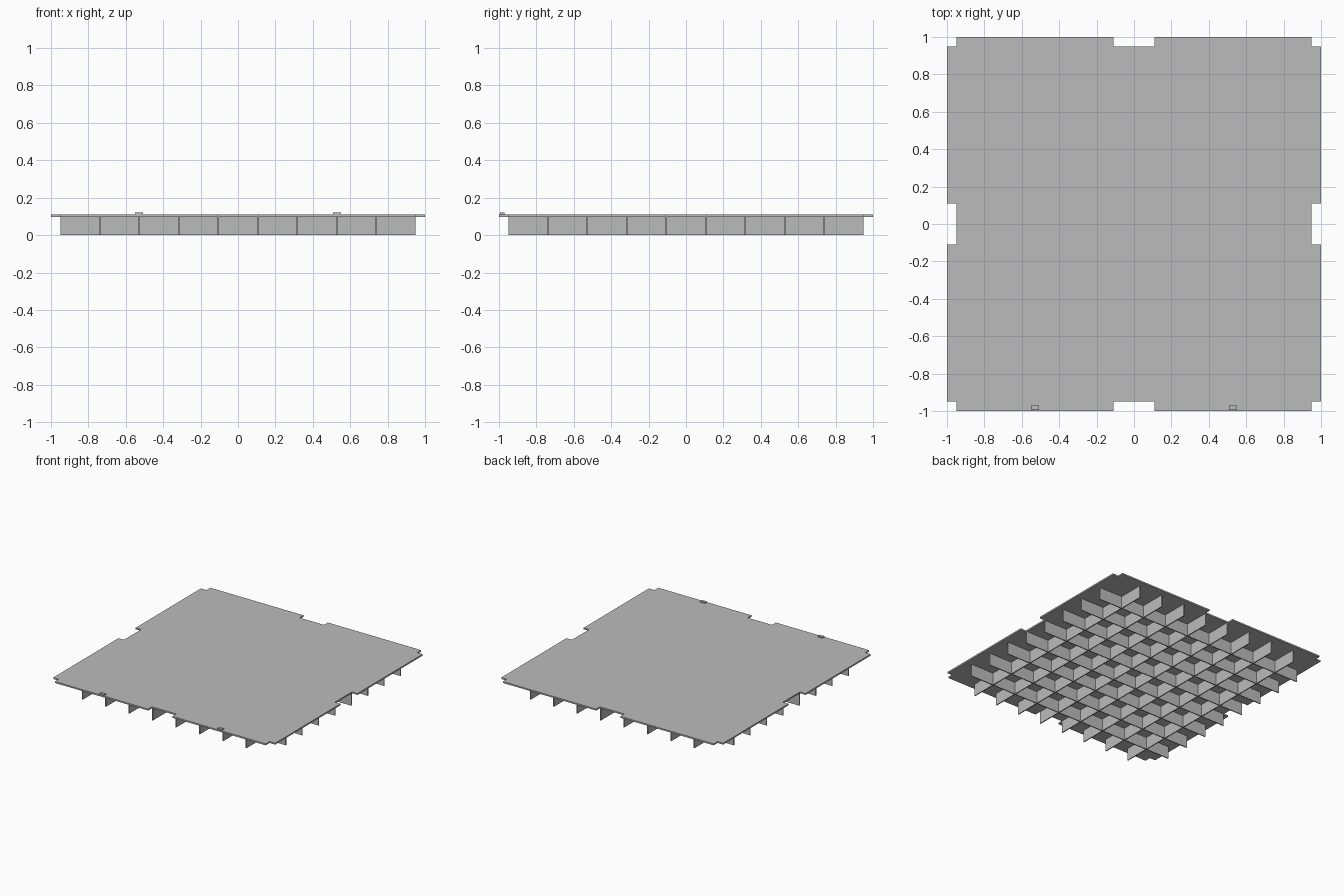
import bpy, bmesh
from math import pi
from mathutils import Matrix, Vector

cube = bpy.data.objects.get("Cube")
if cube:
    bpy.data.objects.remove(cube, do_unlink=True)

grey = bpy.data.materials.new("plain grey")
grey.use_nodes = True
grey.diffuse_color = (0.5, 0.5, 0.5, 1)
grey.node_tree.nodes["Principled BSDF"].inputs["Base Color"].default_value = grey.diffuse_color

DECK_BOTTOM, DECK_TOP = 0.098, 0.11
INNER, NOTCH = 0.95, 0.11      # inset edge line and half notch width
RIB_THICKNESS = 0.008


def finish(name, bm):
    mesh = bpy.data.meshes.new(name)
    bm.normal_update()
    bm.to_mesh(mesh)
    bm.free()
    mesh.materials.append(grey)
    obj = bpy.data.objects.new(name, mesh)
    bpy.context.collection.objects.link(obj)
    return obj


def box(name, centre, size):
    bm = bmesh.new()
    matrix = Matrix.Translation(centre) @ Matrix.Diagonal((*size, 1))
    bmesh.ops.create_cube(bm, size=1, matrix=matrix)
    return finish(name, bm)


# Thin deck: one quarter of the notched outline, turned four times
quarter = [(INNER, NOTCH), (1, NOTCH), (1, INNER), (INNER, INNER),
           (INNER, 1), (NOTCH, 1), (NOTCH, INNER)]
bm = bmesh.new()
verts = []
for turn in range(4):
    rotation = Matrix.Rotation(turn * pi / 2, 3, 'Z')
    verts += [bm.verts.new(rotation @ Vector((x, y, DECK_BOTTOM))) for x, y in quarter]
face = bm.faces.new(verts)
solid = bmesh.ops.extrude_face_region(bm, geom=[face], use_keep_orig=True)
top = [v for v in solid["geom"] if isinstance(v, bmesh.types.BMVert)]
bmesh.ops.translate(bm, verts=top, vec=(0, 0, DECK_TOP - DECK_BOTTOM))
bmesh.ops.recalc_face_normals(bm, faces=bm.faces)
finish("deck", bm)

# Crossing support ribs below the deck
for i in range(8):
    offset = (i - 3.5) * 0.211
    mid = DECK_BOTTOM / 2
    box(f"lengthwise_rib_{i + 1}", (offset, 0, mid), (RIB_THICKNESS, 2 * INNER, DECK_BOTTOM))
    box(f"crosswise_rib_{i + 1}", (0, offset, mid), (2 * INNER, RIB_THICKNESS, DECK_BOTTOM))

# Two small stops on the front edge
for side, x in (("left", 0.53), ("right", -0.53)):
    box(f"{side}_stop", (x, -0.982, DECK_TOP + 0.004), (0.042, 0.024, 0.012))
